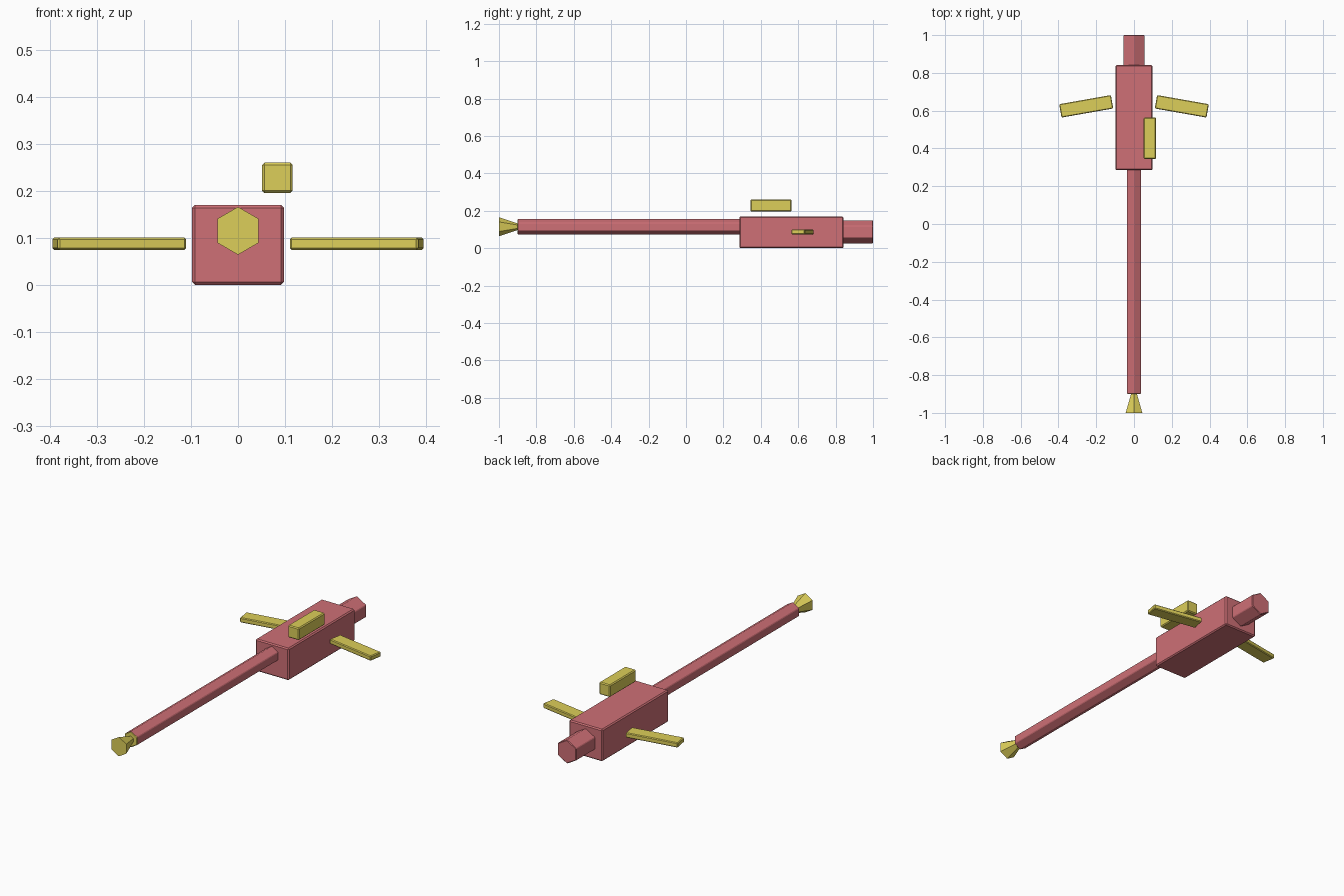
import bpy, bmesh, math
from mathutils import Matrix

if "Cube" in bpy.data.objects:
    bpy.data.objects.remove(bpy.data.objects["Cube"])


def material(name, rgb):
    m = bpy.data.materials.new(name)
    m.diffuse_color = (*rgb, 1)
    m.use_nodes = True
    m.node_tree.nodes["Principled BSDF"].inputs["Base Color"].default_value = m.diffuse_color
    return m


RED = material("red", (0.62, 0.16, 0.18))
YELLOW = material("yellow", (0.72, 0.62, 0.10))


def finish(bm, name, mats, bevel):
    bmesh.ops.recalc_face_normals(bm, faces=bm.faces)
    me = bpy.data.meshes.new(name)
    bm.to_mesh(me)
    bm.free()
    for m in mats:
        me.materials.append(m)
    ob = bpy.data.objects.new(name, me)
    bpy.context.collection.objects.link(ob)
    if bevel:
        mod = ob.modifiers.new("edge_bevel", 'BEVEL')
        mod.width = bevel
        mod.segments = 1
        mod.limit_method = 'ANGLE'
    return ob


def box(name, centre, size, mat, bevel, turn=0):
    bm = bmesh.new()
    bmesh.ops.create_cube(bm, size=1, matrix=Matrix.Translation(centre)
                          @ Matrix.Rotation(math.radians(turn), 4, 'Z')
                          @ Matrix.Diagonal((*size, 1)))
    return finish(bm, name, [mat], bevel)


def hex_tube(name, y0, r0, y1, r1, z, mats, bevel=0):
    """Six-sided bar along y with a corner pointing up; the last material goes on the front cap."""
    bm = bmesh.new()
    rings = [[bm.verts.new((r * math.sin(i * math.pi / 3), y, z + r * math.cos(i * math.pi / 3)))
              for i in range(6)] for y, r in ((y0, r0), (y1, r1))]
    front = bm.faces.new(rings[0])
    front.material_index = len(mats) - 1
    bm.faces.new(rings[1])
    for i in range(6):
        j = (i + 1) % 6
        bm.faces.new((rings[0][i], rings[0][j], rings[1][j], rings[1][i]))
    return finish(bm, name, mats, bevel)


# main body and rear stub
box("body", (0, 0.5635, 0.085), (0.196, 0.557, 0.17), RED, 0.006)
hex_tube("rear_stub", 0.83, 0.063, 1.0, 0.063, 0.0875, [RED], 0.003)

# long barrel with flared tip
hex_tube("barrel", -0.9, 0.042, 0.295, 0.042, 0.115, [RED, YELLOW], 0.003)
hex_tube("flared_tip", -1.0, 0.051, -0.898, 0.017, 0.115, [YELLOW])

# offset sight block floating above the body
box("sight", (0.084, 0.454, 0.228), (0.065, 0.22, 0.065), YELLOW, 0.005)

# swept side fins
for side, label in ((1, "right"), (-1, "left")):
    box(label + "_fin", (side * 0.253, 0.623, 0.0875), (0.278, 0.072, 0.026),
        YELLOW, 0.004, turn=-10 * side)
